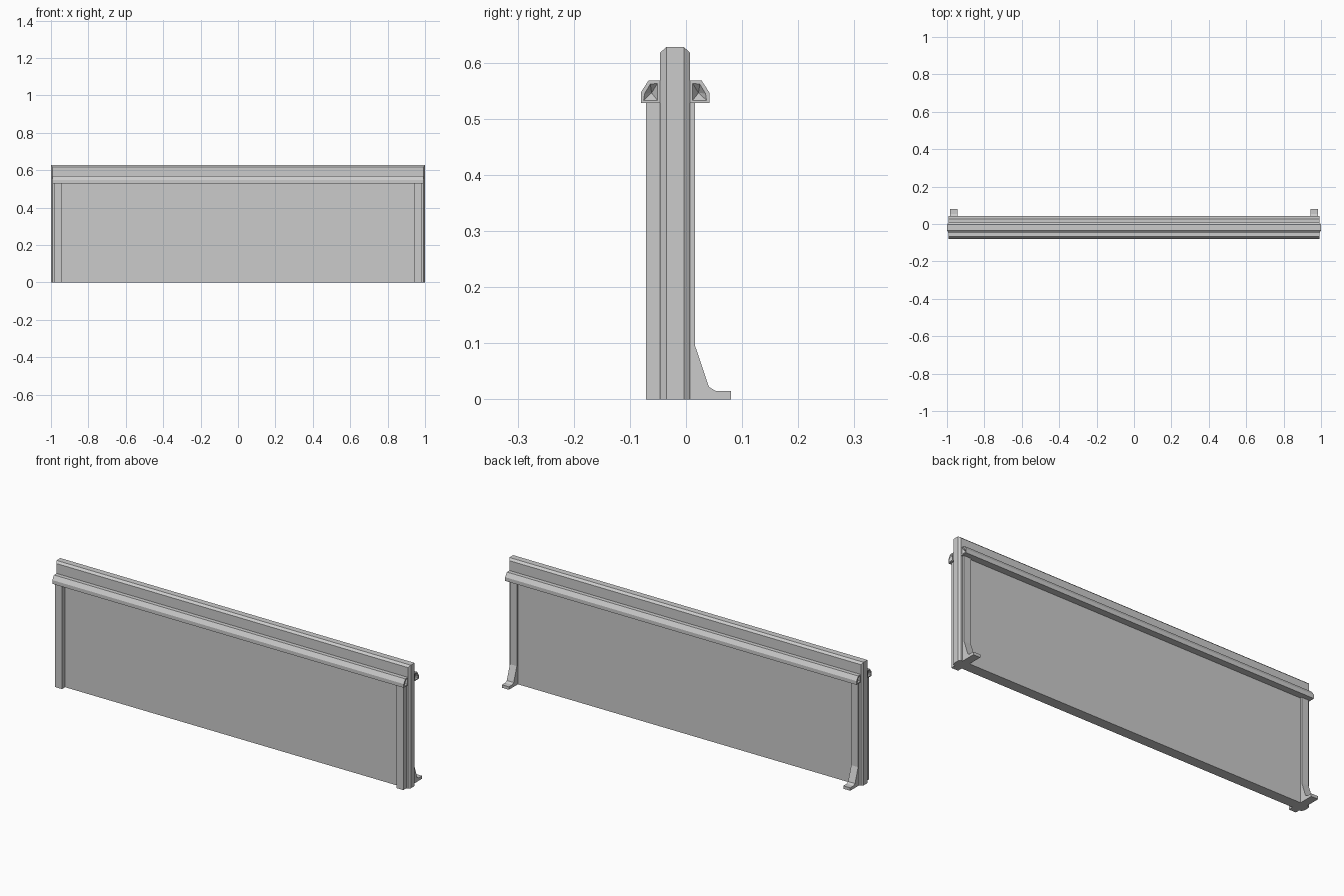
import bpy, bmesh
from mathutils import Vector

cube = bpy.data.objects.get("Cube")
if cube:
    bpy.data.objects.remove(cube, do_unlink=True)

GREY = (0.6, 0.6, 0.6, 1.0)
mat = bpy.data.materials.new("plain grey")
mat.use_nodes = True
mat.diffuse_color = GREY
mat.node_tree.nodes["Principled BSDF"].inputs["Base Color"].default_value = GREY

MID = -0.0195  # y of the panel's centre plane


def finish(name, bm):
    bmesh.ops.recalc_face_normals(bm, faces=bm.faces[:])
    mesh = bpy.data.meshes.new(name)
    bm.to_mesh(mesh)
    bm.free()
    mesh.materials.append(mat)
    obj = bpy.data.objects.new(name, mesh)
    bpy.context.collection.objects.link(obj)
    return obj


def extrude_x(profile, x0, x1):
    """Sweep a (y, z) outline from x0 to x1."""
    bm = bmesh.new()
    face = bm.faces.new([bm.verts.new((x0, y, z)) for y, z in profile])
    res = bmesh.ops.extrude_face_region(bm, geom=[face])
    verts = [g for g in res["geom"] if isinstance(g, bmesh.types.BMVert)]
    bmesh.ops.translate(bm, verts=verts, vec=(x1 - x0, 0, 0))
    bmesh.ops.recalc_face_normals(bm, faces=bm.faces[:])
    return bm


# Main panel: bevelled along the top and down both ends
H, F, B = 0.628, -0.046, 0.007
bm = extrude_x([(F, 0), (B, 0), (B, H - 0.01), (B - 0.011, H),
                (F + 0.011, H), (F, H - 0.01)], -0.992, 0.992)
for side in (-1, 1):
    end = [f for f in bm.faces if f.normal.x * side > 0.9]
    bm.faces.ensure_lookup_table()
    # split the end cap into a raised centre strip with sloping sides
    for y in (F + 0.011, B - 0.011):
        bmesh.ops.bisect_plane(bm, geom=bm.verts[:] + bm.edges[:] + bm.faces[:],
                               plane_co=(0, y, 0), plane_no=(0, 1, 0))
    for v in bm.verts:
        if v.co.x * side > 0.9 and abs(v.co.y - MID) < 0.0158:
            v.co.x = side * 1.0
finish("panel", bm)

# Rails along both faces, with a pyramid-shaped dent in each end
for name, sign in (("front_rail", -1), ("back_rail", 1)):
    prof = [(0.0265, 0.528), (0.061, 0.528), (0.061, 0.547),
            (0.0475, 0.568), (0.0265, 0.568)]
    bm = extrude_x([(MID + sign * y, z) for y, z in prof], -0.992, 0.992)
    caps = [f for f in bm.faces if abs(f.normal.x) > 0.9]
    bmesh.ops.inset_individual(bm, faces=caps, thickness=0.007)
    bmesh.ops.poke(bm, faces=caps, offset=-0.015)
    finish(name, bm)

# Front posts and footed rear brackets at both ends
post = [(-0.071, 0), (F, 0), (F, 0.528), (-0.071, 0.528)]
bracket = [(B, 0), (0.08, 0), (0.08, 0.015), (0.053, 0.015),
           (0.041, 0.022), (0.016, 0.096), (0.016, 0.528), (B, 0.528)]
for label, side in (("left", 1), ("right", -1)):
    for part, prof in (("front_post", post), ("rear_bracket", bracket)):
        finish(f"{label}_{part}", extrude_x(prof, side * 0.944, side * 0.983))
